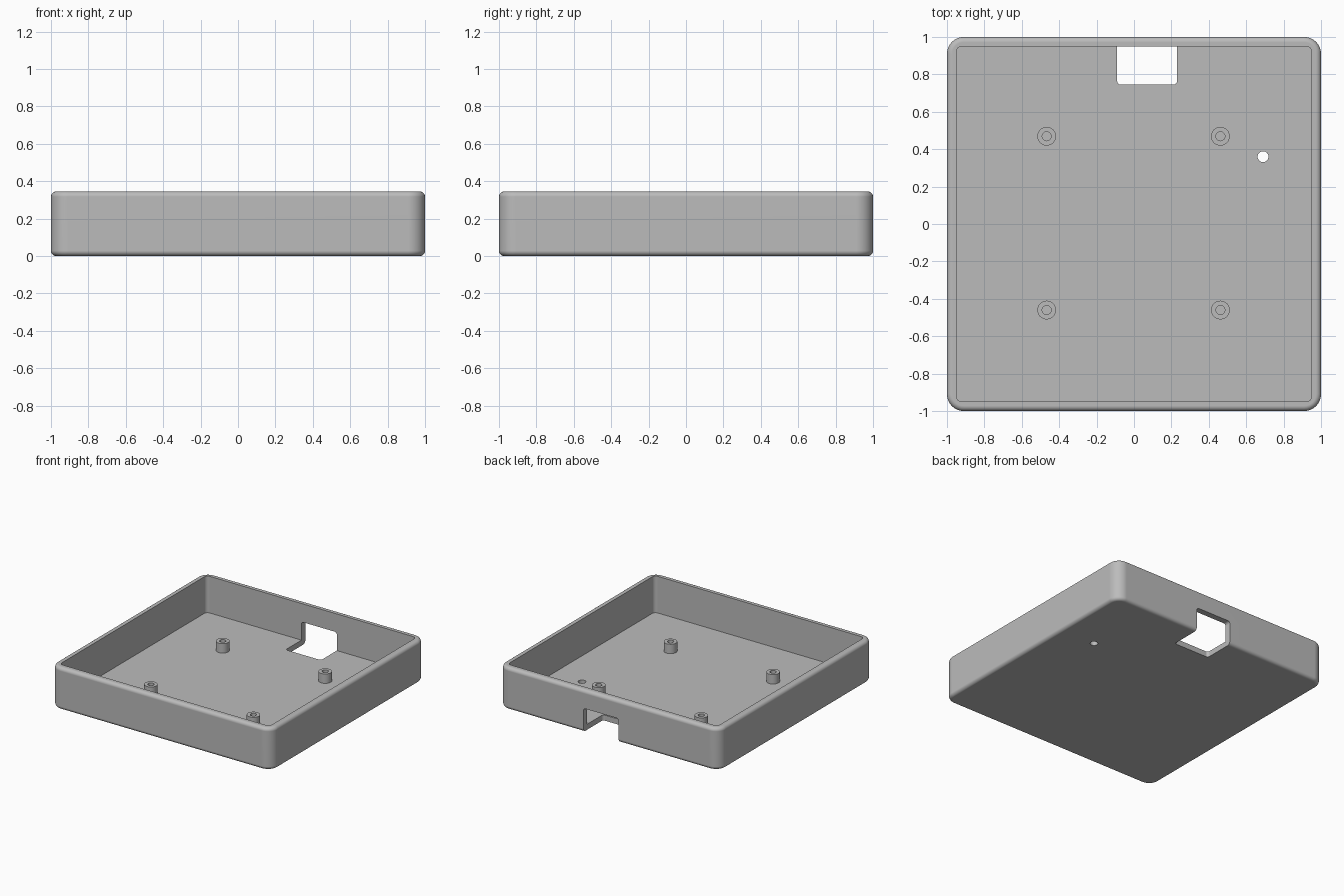
import bpy, bmesh, math
from mathutils import Vector

if "Cube" in bpy.data.objects:
    bpy.data.objects.remove(bpy.data.objects["Cube"], do_unlink=True)

grey = bpy.data.materials.new("plain grey")
grey.use_nodes = True
colour = (0.5, 0.5, 0.5, 1)
grey.diffuse_color = colour
grey.node_tree.nodes["Principled BSDF"].inputs["Base Color"].default_value = colour


def link(name, bm):
    bmesh.ops.recalc_face_normals(bm, faces=bm.faces)
    mesh = bpy.data.meshes.new(name)
    bm.to_mesh(mesh)
    bm.free()
    mesh.materials.append(grey)
    obj = bpy.data.objects.new(name, mesh)
    bpy.context.collection.objects.link(obj)
    return obj


def rounded_box(name, low, high, axis, radius, rim=0):
    """Box with the edges along one axis rounded, and optionally both rims."""
    low, high = Vector(low), Vector(high)
    bm = bmesh.new()
    bmesh.ops.create_cube(bm, size=1)
    for v in bm.verts:
        v.co = (low + high) / 2 + v.co * (high - low)
    edges = [e for e in bm.edges
             if abs((e.verts[0].co - e.verts[1].co).normalized()[axis]) > 0.9]
    bmesh.ops.bevel(bm, geom=edges, offset=radius, segments=8,
                    profile=0.5, affect='EDGES')
    if rim:
        edges = [e for e in bm.edges
                 if abs(e.verts[0].co[axis] - e.verts[1].co[axis]) < 1e-5
                 and any(abs(f.normal[axis]) > 0.9 for f in e.link_faces)]
        bmesh.ops.bevel(bm, geom=edges, offset=rim, segments=6,
                        profile=0.5, affect='EDGES')
    return link(name, bm)


def cylinder(name, x, y, z0, z1, radius):
    bm = bmesh.new()
    bmesh.ops.create_cone(bm, cap_ends=True, segments=32, radius1=radius,
                          radius2=radius, depth=z1 - z0)
    bmesh.ops.translate(bm, verts=bm.verts, vec=(x, y, (z0 + z1) / 2))
    return link(name, bm)


def apply(obj, modifier):
    bpy.context.view_layer.objects.active = obj
    bpy.ops.object.modifier_apply(modifier=modifier.name)


def cut(obj, cutter):
    mod = obj.modifiers.new("cut", 'BOOLEAN')
    mod.operation, mod.solver, mod.object = 'DIFFERENCE', 'EXACT', cutter
    apply(obj, mod)
    bpy.data.objects.remove(cutter, do_unlink=True)


def smooth(obj):
    bpy.ops.object.select_all(action='DESELECT')
    obj.select_set(True)
    bpy.context.view_layer.objects.active = obj
    bpy.ops.object.shade_smooth_by_angle(angle=math.radians(30))
    mod = obj.modifiers.new("flat faces stay flat", 'WEIGHTED_NORMAL')
    mod.keep_sharp = True


HEIGHT, FLOOR = 0.345, 0.045

# Open tray with rounded corners and rims
tray = rounded_box("tray", (-1, -1, 0), (1, 1, HEIGHT), 2, 0.09, 0.028)
cut(tray, rounded_box("cavity", (-0.95, -0.95, FLOOR), (0.95, 0.95, 1), 2, 0.03))

# Port: slot through the floor, continued as an opening in the back wall
cut(tray, rounded_box("floor_slot", (-0.09, 0.745, -0.1), (0.23, 1.1, 0.1), 2, 0.02))
cut(tray, rounded_box("wall_opening", (-0.09, 0.9, -0.1), (0.23, 1.1, 0.195), 1, 0.02))

# Small round hole through the floor
cut(tray, cylinder("floor_hole", 0.69, 0.36, -0.1, 0.1, 0.029))
smooth(tray)

# Four hollow mounting posts
for side, x in (("left", 0.462), ("right", -0.467)):
    for end, y in (("front", -0.46), ("back", 0.469)):
        post = cylinder(f"{end}_{side}_post", x, y, FLOOR - 0.01, 0.122, 0.05)
        cut(post, cylinder("screw_hole", x, y, FLOOR, 0.2, 0.024))
        smooth(post)
